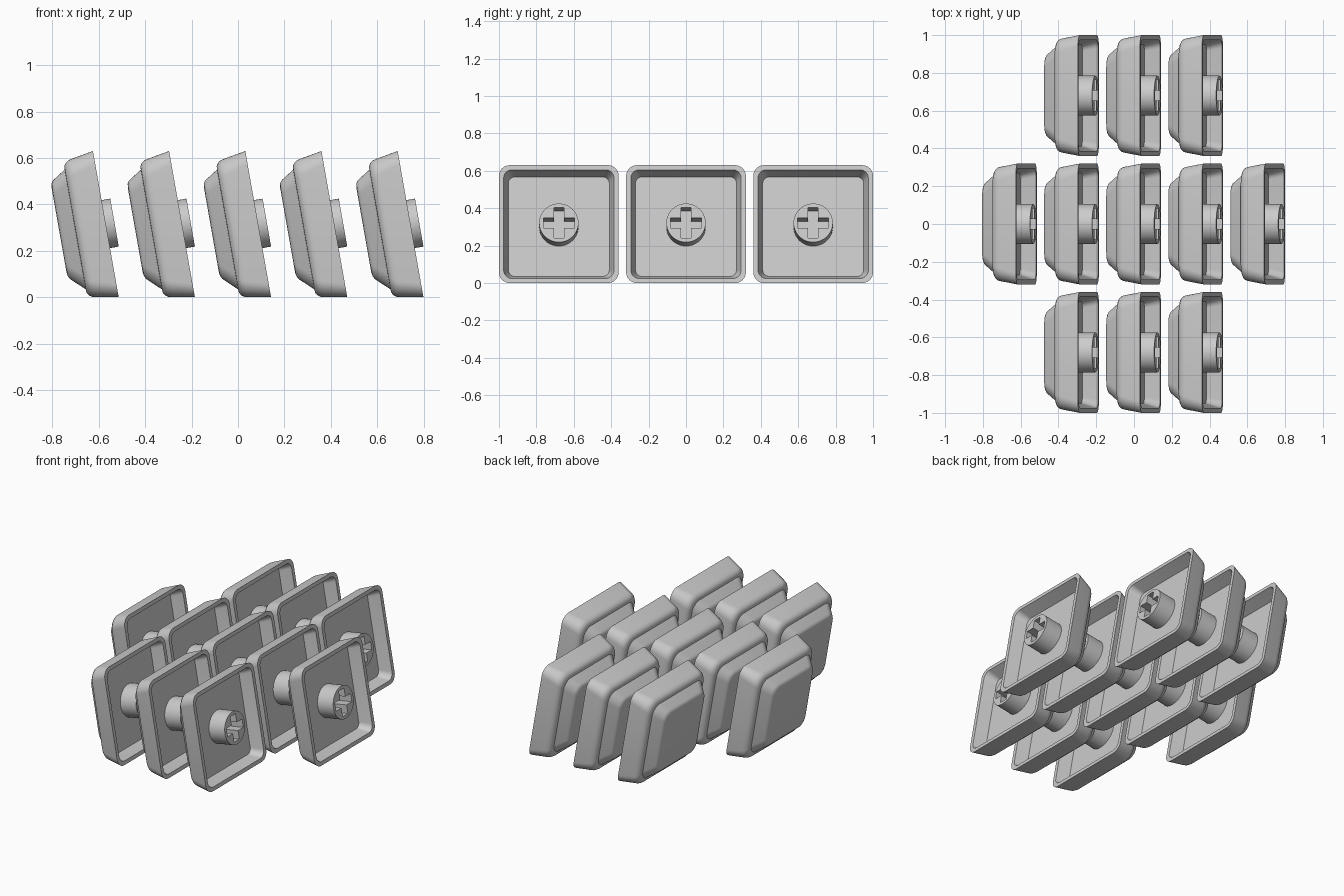
import bpy, bmesh, math
from mathutils import Matrix, Vector

if "Cube" in bpy.data.objects:
    bpy.data.objects.remove(bpy.data.objects["Cube"])

grey = bpy.data.materials.new("plain grey")
grey.diffuse_color = (0.6, 0.6, 0.6, 1)
grey.use_nodes = True
grey.node_tree.nodes["Principled BSDF"].inputs["Base Color"].default_value = grey.diffuse_color


def rounded_square(half, radius, h, shift=0.0, steps=8):
    pts = []
    for q in range(4):
        a0 = q * math.pi / 2
        cx = (half - radius) * (1 if q in (0, 3) else -1)
        cy = (half - radius) * (1 if q in (0, 1) else -1)
        for i in range(steps + 1):
            a = a0 + i / steps * math.pi / 2
            pts.append(Vector((cx + radius * math.cos(a), cy + shift + radius * math.sin(a), h)))
    return pts


def loft(name, loops):
    """Closed solid skinned through loops of equal point count."""
    bm = bmesh.new()
    rings = [[bm.verts.new(p) for p in loop] for loop in loops]
    n = len(rings[0])
    for a, b in zip(rings, rings[1:]):
        for i in range(n):
            j = (i + 1) % n
            bm.faces.new((a[i], a[j], b[j], b[i]))
    bm.faces.new(rings[0][::-1])
    bm.faces.new(rings[-1])
    bmesh.ops.recalc_face_normals(bm, faces=bm.faces)
    me = bpy.data.meshes.new(name)
    bm.to_mesh(me)
    bm.free()
    me.materials.append(grey)
    ob = bpy.data.objects.new(name, me)
    bpy.context.collection.objects.link(ob)
    return ob


def smooth(ob, angle):
    bpy.ops.object.select_all(action='DESELECT')
    ob.select_set(True)
    bpy.context.view_layer.objects.active = ob
    bpy.ops.object.shade_smooth_by_angle(angle=math.radians(angle))


# Hollow cap: inner floor, inner wall, rim, outer wall, ledge, raised top
profile = [
    (0.270, 0.035, 0.080, 0), (0.295, 0.045, 0.000, 0), (0.320, 0.058, 0.000, 0),
    (0.303, 0.070, 0.095, 0), (0.299, 0.072, 0.112, 0), (0.290, 0.072, 0.125, 0),
    (0.277, 0.070, 0.133, 0), (0.262, 0.065, 0.134, 0),
    (0.221, 0.060, 0.186, 0.008), (0.214, 0.058, 0.194, 0.009),
    (0.203, 0.055, 0.200, 0.010), (0.185, 0.050, 0.203, 0.010),
]
cap = loft("cap", [rounded_square(*p) for p in profile])
smooth(cap, 30)

# Round stem with a cross-shaped socket
circle = [(0.105 * math.cos(i * math.tau / 48), 0.105 * math.sin(i * math.tau / 48)) for i in range(48)]
stem = loft("stem", [[Vector((x, y, h)) for x, y in circle] for h in (-0.038, 0.09)])
w, r = 0.027, 0.083
quarter = [(r, -w), (r, w), (w, w)]
cross = []
for q in range(4):
    turn = Matrix.Rotation(q * math.pi / 2, 2)
    cross += [turn @ Vector(p) for p in quarter]
cutter = loft("socket_cutter", [[Vector((p.x, p.y, h)) for p in cross] for h in (-0.1, 0.075)])
cutter.hide_render = True
mod = stem.modifiers.new("socket", 'BOOLEAN')
mod.operation = 'DIFFERENCE'
mod.solver = 'EXACT'
mod.object = cutter
bpy.context.view_layer.objects.active = stem
bpy.ops.object.modifier_apply(modifier=mod.name)
bpy.data.objects.remove(cutter)
smooth(stem, 30)

# Stand the caps on edge, leaning back, with their tops toward -x
s, c = math.sin(math.radians(10)), math.cos(math.radians(10))
lean = Matrix(((0, -s, -c), (-1, 0, 0), (0, c, -s))).to_4x4()

# Three rows: three, five and three caps
spots = [(k * 0.3285, row * 0.68) for row, reach in ((-1, 1), (0, 2), (1, 1))
         for k in range(-reach, reach + 1)]
for n, (x, y) in enumerate(spots):
    for part in (cap, stem):
        ob = part
        if n:
            ob = part.copy()
            bpy.context.collection.objects.link(ob)
        ob.matrix_world = Matrix.Translation((x + 0.087, y, 0.315)) @ lean
